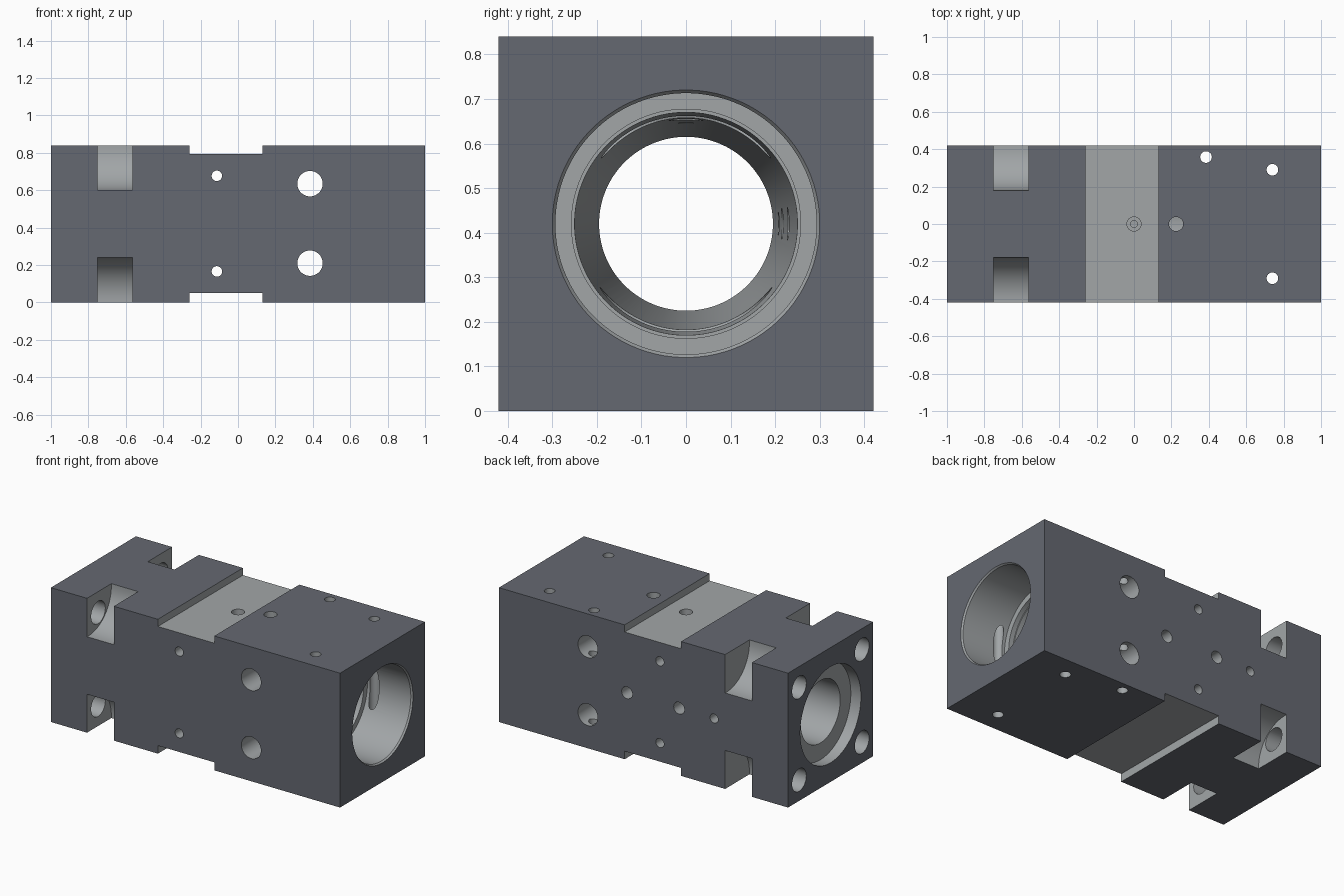
import bpy, bmesh
from math import sin, cos, pi, radians
from mathutils import Matrix, Vector

if "Cube" in bpy.data.objects:
    bpy.data.objects.remove(bpy.data.objects["Cube"])

CZ = 0.42  # height of the bore axis


def material(name, rgb):
    m = bpy.data.materials.new(name)
    m.diffuse_color = (*rgb, 1)
    m.use_nodes = True
    m.node_tree.nodes["Principled BSDF"].inputs["Base Color"].default_value = m.diffuse_color
    return m


dark = material("dark_finish", (0.13, 0.14, 0.165))
light = material("machined_metal", (0.36, 0.38, 0.39))


def finish(bm, name, mat):
    bmesh.ops.recalc_face_normals(bm, faces=bm.faces)
    me = bpy.data.meshes.new(name)
    bm.to_mesh(me)
    bm.free()
    me.materials.append(mat)
    ob = bpy.data.objects.new(name, me)
    bpy.context.collection.objects.link(ob)
    return ob


def box(name, lo, hi, mat):
    lo, hi = Vector(lo), Vector(hi)
    bm = bmesh.new()
    bmesh.ops.create_cube(bm, size=1, matrix=Matrix.Translation((lo + hi) / 2)
                          @ Matrix.Diagonal((*(hi - lo), 1)))
    return finish(bm, name, mat)


def loft(name, rings, mat):
    """Closed solid through equal-sized rings of points."""
    bm = bmesh.new()
    loops = [[bm.verts.new(p) for p in ring] for ring in rings]
    n = len(loops[0])
    for a, b in zip(loops, loops[1:]):
        for i in range(n):
            j = (i + 1) % n
            bm.faces.new((a[i], a[j], b[j], b[i]))
    bm.faces.new(loops[0])
    bm.faces.new(loops[-1])
    return finish(bm, name, mat)


def lathe(name, axis, centre, profile, sides=40):
    """Turned solid: profile is (position along axis, radius)."""
    k = "xyz".index(axis)
    rings = []
    for t, r in profile:
        ring = []
        for i in range(sides):
            a = 2 * pi * (i + 0.5) / sides
            p = [centre[0] + r * cos(a), centre[1] + r * sin(a)]
            p.insert(k, t)
            ring.append(p)
        rings.append(ring)
    return loft(name, rings, light)


block = box("housing_block", (-1, -0.42, 0), (1, 0.42, 0.84), dark)


def cut(cutter):
    cutter.hide_render = True
    mod = block.modifiers.new("cut", 'BOOLEAN')
    mod.operation = 'DIFFERENCE'
    mod.solver = 'EXACT'
    mod.material_mode = 'TRANSFER'
    mod.object = cutter
    bpy.context.view_layer.objects.active = block
    bpy.ops.object.modifier_apply(modifier=mod.name)
    bpy.data.objects.remove(cutter)


# clamping grooves, top and bottom
cut(box("top_groove", (-0.26, -0.6, 0.795), (0.13, 0.6, 1), light))
cut(box("bottom_groove", (-0.26, -0.6, -0.2), (0.13, 0.6, 0.05), light))

# stepped and tapered main bore
cut(lathe("main_bore", 'x', (0, CZ), [
    (-1.1, 0.3), (-0.93, 0.3), (-0.93, 0.195), (-0.85, 0.195), (0.66, 0.25),
    (0.66, 0.257), (0.69, 0.257), (0.69, 0.293), (0.99, 0.293), (1.0, 0.3), (1.1, 0.3)], 96))

# four corner bolt pockets with rounded inner corner, and their bolt holes
corner = [(0.405 - 0.225 * sin(radians(d)), 0.405 - 0.225 * cos(radians(d)))
          for d in range(0, 91, 5)]
outline = [(0.5, 0.18)] + corner + [(0.18, 0.5), (0.5, 0.5)]
for sy in (-1, 1):
    for sz in (-1, 1):
        cut(loft("bolt_pocket", [[(x, sy * a, CZ + sz * b) for a, b in outline]
                                 for x in (-0.75, -0.565)], light))
        cut(lathe("bolt_hole", 'x', (sy * 0.31, CZ + sz * 0.29), [(-1.1, 0.07), (-0.65, 0.07)]))

# cross holes through the sides
for x, z, r in ((0.385, 0.635, 0.068), (0.385, 0.21, 0.068),
                (-0.113, 0.677, 0.028), (-0.113, 0.166, 0.028)):
    cut(lathe("side_hole", 'y', (x, z), [(-0.6, r), (0.6, r)]))

# vertical holes right through
for x, y in ((0.385, 0.358), (0.74, 0.29), (0.74, -0.29)):
    cut(lathe("vertical_hole", 'z', (x, y), [(-0.2, 0.031), (1, 0.031)]))

# ports from the back into the bore
for x, r in ((0.114, 0.037), (-0.246, 0.037), (-0.488, 0.028)):
    cut(lathe("back_port", 'y', (x, CZ), [(0.1, r), (0.6, r)]))

# ports from the top into the bore
cut(lathe("top_port", 'z', (0.225, 0), [(0.5, 0.038), (1, 0.038)]))
cut(lathe("groove_port", 'z', (0, 0), [(0.5, 0.019), (0.7, 0.019), (0.7, 0.038), (1, 0.038)]))

# smooth bores, sharp edges
for o in bpy.context.selected_objects:
    o.select_set(False)
block.select_set(True)
bpy.context.view_layer.objects.active = block
bpy.ops.object.shade_smooth_by_angle(angle=radians(25))
